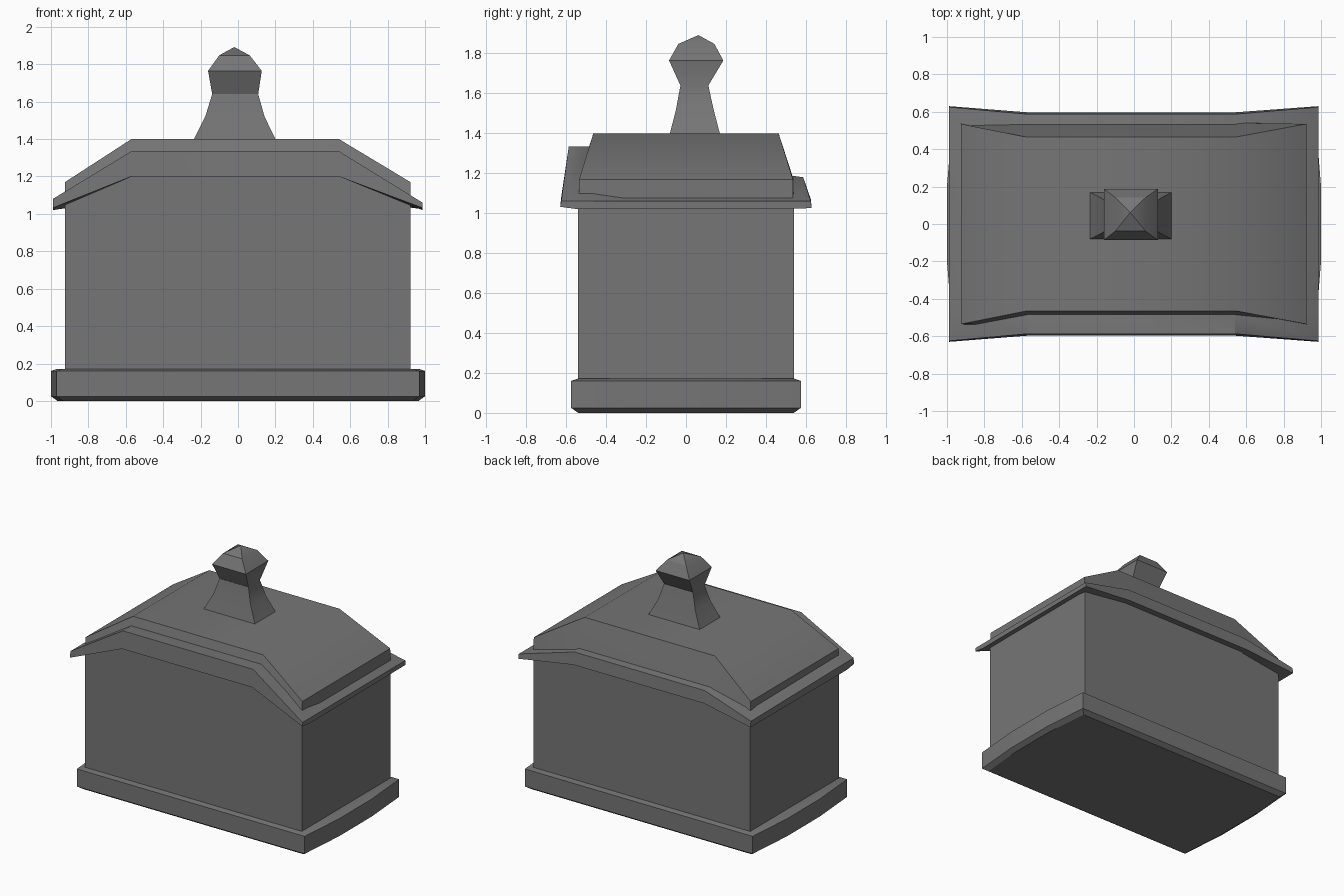
import bpy, bmesh
from math import radians

if "Cube" in bpy.data.objects:
    bpy.data.objects.remove(bpy.data.objects["Cube"])

dark = bpy.data.materials.new("dark_grey")
dark.diffuse_color = (0.18, 0.18, 0.18, 1)
dark.use_nodes = True
dark.node_tree.nodes["Principled BSDF"].inputs["Base Color"].default_value = dark.diffuse_color


def loft(name, rings, tip=None, smooth=30):
    """Skin a stack of equal-length rings; cap the ends or close to a tip."""
    bm = bmesh.new()
    loops = [[bm.verts.new(p) for p in ring] for ring in rings]
    n = len(loops[0])
    for a, b in zip(loops, loops[1:]):
        for i in range(n):
            j = (i + 1) % n
            bm.faces.new((a[i], a[j], b[j], b[i]))
    bm.faces.new(loops[0])
    if tip:
        t = bm.verts.new(tip)
        for i in range(n):
            bm.faces.new((loops[-1][i], loops[-1][(i + 1) % n], t))
    else:
        bm.faces.new(loops[-1])
    bmesh.ops.recalc_face_normals(bm, faces=bm.faces)
    mesh = bpy.data.meshes.new(name)
    bm.to_mesh(mesh)
    bm.free()
    mesh.materials.append(dark)
    obj = bpy.data.objects.new(name, mesh)
    bpy.context.collection.objects.link(obj)
    bpy.ops.object.select_all(action='DESELECT')
    obj.select_set(True)
    bpy.context.view_layer.objects.active = obj
    bpy.ops.object.shade_smooth_by_angle(angle=radians(smooth))
    return obj


def rect(x0, x1, y0, y1, z):
    return [(x0, y0, z), (x1, y0, z), (x1, y1, z), (x0, y1, z)]


def section(x, *yz):
    return [(x, y, z) for y, z in yz]


# Base plinth with slightly bowed ends and bevelled top and bottom
def plinth_ring(z, inset):
    right = [(0.97 - inset, -0.575 + inset), (1.0 - inset, -0.2),
             (1.0 - inset, 0.2), (0.97 - inset, 0.575 - inset)]
    return [(x, y, z) for x, y in right] + [(-x, -y, z) for x, y in right]


loft("base_plinth", [plinth_ring(0, 0.035), plinth_ring(0.025, 0),
                     plinth_ring(0.16, 0), plinth_ring(0.172, 0.035)])

# Box body, its top hidden inside the eaves
loft("body", [section(x, (-0.54, 0.15), (0.54, 0.15), (0.54, zb), (-0.54, zf))
              for x, zf, zb in ((-0.925, 1.06, 1.06), (-0.57, 1.23, 1.12),
                                (0.54, 1.23, 1.12), (0.922, 1.05, 1.05))])

# Bent eaves slab: thicker and higher along the front than the back
loft("eaves", [section(x, (-yo, f0), (-0.54, f0 - e), (yo, b0), (yo - d, b1),
                       (-0.478, f1), (d - yo, f1))
               for x, yo, d, e, f0, f1, b0, b1 in (
                   (-0.99, 0.63, 0.005, 0.012, 1.032, 1.08, 1.025, 1.07),
                   (-0.57, 0.597, 0.01, 0, 1.2, 1.335, 1.085, 1.18),
                   (0.54, 0.597, 0.01, 0, 1.2, 1.335, 1.085, 1.18),
                   (0.987, 0.63, 0.005, 0.012, 1.032, 1.06, 1.025, 1.06))])

# Hipped roof cap, softly shaded over its folds
loft("roof", [section(x, (-yb, zb), (yb, zb), (yt, zt), (-yt, zt))
              for x, yb, zb, yt, zt in (
                  (-0.925, 0.537, 1.065, 0.535, 1.17),
                  (-0.57, 0.54, 1.165, 0.464, 1.4),
                  (0.54, 0.54, 1.165, 0.464, 1.4),
                  (0.922, 0.537, 1.055, 0.535, 1.17))], smooth=40)

# Finial: flared stem and faceted knob
loft("finial", [rect(-0.24, 0.205, -0.083, 0.172, 1.39),
                rect(-0.175, 0.142, -0.05, 0.138, 1.52),
                rect(-0.138, 0.108, -0.028, 0.112, 1.64),
                rect(-0.16, 0.127, -0.085, 0.187, 1.765),
                rect(-0.1, 0.062, -0.038, 0.142, 1.848)],
     tip=(-0.02, 0.062, 1.892))
